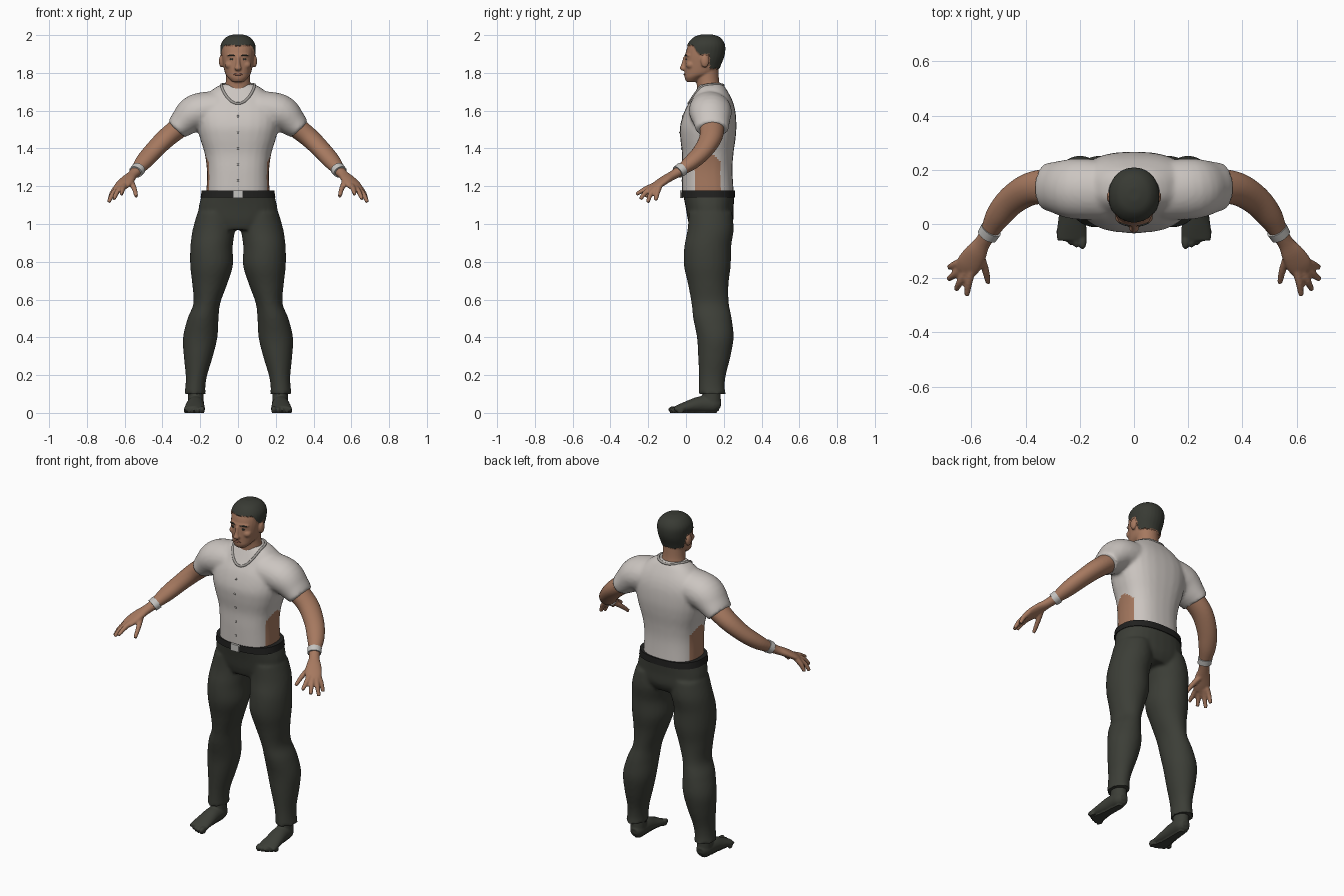
import bpy, bmesh, math
from mathutils import Vector
from mathutils.bvhtree import BVHTree

if "Cube" in bpy.data.objects:
    bpy.data.objects.remove(bpy.data.objects["Cube"], do_unlink=True)


def material(name, r, g, b):
    m = bpy.data.materials.new(name)
    m.use_nodes = True
    m.diffuse_color = (r, g, b, 1)
    bsdf = next(n for n in m.node_tree.nodes if n.type == 'BSDF_PRINCIPLED')
    bsdf.inputs["Base Color"].default_value = (r, g, b, 1)
    return m


SKIN = material("brown skin", .38, .19, .115)
SHIRT = material("off white cloth", .60, .56, .53)
CLOTH = material("charcoal cloth", .045, .048, .038)
HAIR = material("dark hair", .04, .043, .034)
BELT = material("black leather", .015, .015, .014)
METAL = material("pale metal", .55, .54, .52)
TRIM = material("grey trim", .36, .34, .32)
LIPS = material("dark lips", .25, .10, .065)
parts = []


def catmull(pts, steps):
    out, last = [], len(pts) - 1
    for i in range(last):
        p = [pts[min(max(i + k, 0), last)] for k in (-1, 0, 1, 2)]
        for s in range(steps):
            t = s / steps
            out.append([.5 * (2 * b + (c - a) * t + (2 * a - 5 * b + 4 * c - d) * t * t
                              + (3 * b - a - 3 * c + d) * t ** 3) for a, b, c, d in zip(*p)])
    return out + [list(pts[-1])]


def loft(name, stations, mat, side=1, flat=True, power=2, n=28, steps=5):
    """Closed skin over rings (x, y, z, half width, half depth)."""
    rows = catmull(stations, steps)
    bm = bmesh.new()
    rings = []
    for i, (x, y, z, a, b) in enumerate(rows):
        u, v = Vector((1, 0, 0)), Vector((0, 1, 0))
        if not flat:
            t = Vector(rows[min(i + 1, len(rows) - 1)][:3]) - Vector(rows[max(i - 1, 0)][:3])
            u = t.cross(Vector((0, 0, 1))).normalized()
            v = u.cross(t).normalized()
        ring = []
        for k in range(n):
            c, s = math.cos(math.tau * k / n), math.sin(math.tau * k / n)
            p = Vector((x, y, z)) + u * math.copysign(abs(c) ** (2 / power), c) * a \
                + v * math.copysign(abs(s) ** (2 / power), s) * b
            ring.append(bm.verts.new((p.x * side, p.y, p.z)))
        rings.append(ring)
    for r, q in zip(rings, rings[1:]):
        for k in range(n):
            bm.faces.new((r[k], r[(k + 1) % n], q[(k + 1) % n], q[k]))
    bm.faces.new(rings[0][::-1])
    bm.faces.new(rings[-1])
    bmesh.ops.recalc_face_normals(bm, faces=bm.faces)
    mesh = bpy.data.meshes.new(name)
    bm.to_mesh(mesh)
    bm.free()
    ob = bpy.data.objects.new(name, mesh)
    bpy.context.collection.objects.link(ob)
    mesh.materials.append(mat)
    parts.append(ob)
    return ob


def ball(name, loc, size, mat):
    bpy.ops.mesh.primitive_uv_sphere_add(segments=20, ring_count=12, radius=1, location=loc)
    ob = bpy.context.object
    ob.name, ob.scale = name, size
    ob.data.materials.append(mat)
    parts.append(ob)
    return ob


def fuse(name, obs, mats, voxel, rounds):
    """Join overlapping pieces into one continuous skin."""
    bpy.ops.object.select_all(action='DESELECT')
    for o in obs:
        o.select_set(True)
    bpy.context.view_layer.objects.active = obs[0]
    for o in obs[1:]:
        parts.remove(o)
    bpy.ops.object.join()
    ob = bpy.context.object
    ob.name = name
    m = ob.modifiers.new("skin", 'REMESH')
    m.mode, m.voxel_size = 'VOXEL', voxel
    s = ob.modifiers.new("soften", 'SMOOTH')
    s.factor, s.iterations = .5, rounds
    bpy.ops.object.modifier_apply(modifier="skin")
    bpy.ops.object.modifier_apply(modifier="soften")
    ob.data.materials.clear()
    for mat in mats:
        ob.data.materials.append(mat)
    return ob


def surface(ob):
    return BVHTree.FromPolygons([v.co.copy() for v in ob.data.vertices],
                                [tuple(p.vertices) for p in ob.data.polygons])


def front(tree, x, z):
    hit = tree.ray_cast(Vector((x, -1, z)), Vector((0, 1, 0)))[0]
    return hit if hit else Vector((x, 0, z))


# Shirt: torso and short sleeves, with open side panels showing skin
pieces = [loft("torso", [(0, .117, 1.15, .168, .137), (0, .112, 1.28, .165, .134),
                         (0, .115, 1.37, .176, .136), (0, .116, 1.45, .20, .146),
                         (0, .118, 1.52, .216, .149), (0, .127, 1.60, .22, .134),
                         (0, .135, 1.66, .19, .108), (0, .135, 1.715, .13, .078),
                         (0, .133, 1.74, .085, .062)], SHIRT, power=2.5)]
for s in (1, -1):
    pieces.append(loft("sleeve", [(.10, .125, 1.61, .11, .095), (.22, .13, 1.59, .112, .098),
                                  (.29, .136, 1.535, .095, .076),
                                  (.325, .138, 1.50, .087, .060)], SHIRT, s, False))
shirt = fuse("shirt", pieces, [SHIRT, SKIN], .010, 5)
for p in shirt.data.polygons:
    c = p.center
    if abs(p.normal.x) > .5 and abs(c.y - .115) < .068 and c.z < 1.375 - 10 * (c.y - .115) ** 2:
        p.material_index = 1

# Collar band resting on the shirt, and the button row
tree = surface(shirt)
curve = bpy.data.curves.new("collar", 'CURVE')
curve.dimensions, curve.bevel_depth, curve.bevel_resolution = '3D', .007, 2
line = curve.splines.new('POLY')
line.points.add(47)
line.use_cyclic_u = True
for k, pt in enumerate(line.points):
    t = math.tau * k / 48
    c = math.cos(t)
    p = Vector((.088 * math.sin(t), .105 - .095 * c, 1.735 - .095 * max(0, c) ** 1.5))
    pt.co = (*tree.find_nearest(p)[0], 1)
collar = bpy.data.objects.new("collar", curve)
bpy.context.collection.objects.link(collar)
curve.materials.append(TRIM)
for k in range(5):
    ball("button", front(tree, 0, 1.23 + .085 * k), (.006, .004, .006), TRIM)

# Trousers: hips and two legs
pieces = [loft("hips", [(0, .125, .97, .15, .10), (0, .13, 1.02, .205, .12),
                        (0, .125, 1.09, .208, .127), (0, .12, 1.165, .188, .138)],
               CLOTH, power=2.3)]
for s in (1, -1):
    pieces.append(loft("leg", [(.228, .14, .10, .058, .072), (.226, .137, .135, .053, .068),
                               (.22, .14, .20, .057, .071), (.21, .15, .30, .077, .086),
                               (.20, .155, .40, .091, .097), (.185, .14, .50, .082, .102),
                               (.165, .128, .58, .071, .099), (.15, .118, .68, .092, .107),
                               (.14, .113, .78, .113, .124), (.14, .115, .88, .112, .124),
                               (.128, .13, .97, .112, .122), (.115, .13, 1.06, .10, .115)],
                       CLOTH, s))
fuse("trousers", pieces, [CLOTH], .010, 4)

# Belt and buckle
loft("belt", [(0, .118, 1.14, .198, .142), (0, .118, 1.178, .192, .141)], BELT,
     power=2.4, n=48, steps=2)
bpy.ops.mesh.primitive_cube_add(size=1, location=(0, -.025, 1.158))
buckle = bpy.context.object
buckle.name, buckle.scale = "buckle", (.055, .016, .04)
buckle.data.materials.append(METAL)
parts.append(buckle)

for s, word in ((1, "left"), (-1, "right")):
    # Foot with ankle and toes
    pieces = [loft("foot", [(.222, .18, .035, .025, .028), (.222, .15, .042, .042, .042),
                            (.225, .08, .044, .046, .044), (.228, .02, .034, .051, .034),
                            (.23, -.04, .022, .056, .021), (.23, -.06, .018, .052, .016)],
                   CLOTH, s, False),
              loft("ankle", [(.222, .135, .03, .042, .05), (.224, .135, .15, .04, .048)], CLOTH, s)]
    for k in range(5):
        r = .018 - .0018 * k
        pieces.append(ball("toe", (s * (.19 + .022 * k), -.064 + .0022 * k * k, r),
                           (r * .85, r * 1.7, r), CLOTH))
    foot = fuse(word + "_foot", pieces, [CLOTH], .006, 2)
    for v in foot.data.vertices:
        if v.co.z < .006:
            v.co.z = 0

    # Bare arm, palm and fingers
    pieces = [loft("arm", [(.22, .135, 1.57, .062, .058), (.30, .138, 1.518, .066, .056),
                           (.38, .13, 1.455, .061, .052), (.45, .088, 1.385, .055, .046),
                           (.50, .03, 1.328, .048, .041), (.535, -.03, 1.284, .033, .029),
                           (.56, -.07, 1.258, .030, .024), (.585, -.11, 1.235, .042, .022),
                           (.61, -.15, 1.208, .047, .019), (.625, -.175, 1.19, .038, .014)],
                   SKIN, s, False)]
    fingers = [((.598, -.165, 1.205), (.61, -.215, 1.185), (.617, -.264, 1.157)),
               ((.618, -.165, 1.197), (.64, -.21, 1.17), (.657, -.242, 1.132)),
               ((.632, -.155, 1.195), (.662, -.186, 1.16), (.685, -.203, 1.115)),
               ((.638, -.14, 1.20), (.665, -.152, 1.165), (.682, -.16, 1.125)),
               ((.572, -.105, 1.235), (.55, -.165, 1.19), (.538, -.217, 1.145))]
    for path in fingers:
        pieces.append(loft("finger", [(*p, r, r) for p, r in zip(path, (.016, .014, .010))],
                           SKIN, s, False, n=12))
    fuse(word + "_arm", pieces, [SKIN], .006, 2)
    loft(word + "_wristband", [(.527, -.020, 1.292, .040, .036), (.542, -.044, 1.275, .038, .034)],
         METAL, s, False, steps=2)

# Head: skull, neck, nose, brow, chin and ears in one skin
pieces = [loft("skull", [(0, .03, 1.752, .030, .028), (0, .043, 1.775, .053, .05),
                         (0, .075, 1.80, .069, .083), (0, .088, 1.85, .080, .095),
                         (0, .099, 1.90, .087, .102), (0, .107, 1.95, .086, .094),
                         (0, .110, 1.985, .060, .066), (0, .11, 1.999, .022, .024)],
               SKIN, power=2.15),
          loft("neck", [(0, .13, 1.64, .10, .075), (0, .122, 1.71, .075, .064),
                        (0, .115, 1.76, .064, .06), (0, .112, 1.83, .062, .06)], SKIN),
          loft("nose", [(0, -.012, 1.812, .012, .010), (0, -.016, 1.823, .019, .017),
                        (0, -.012, 1.845, .012, .013), (0, -.004, 1.885, .010, .010)],
               SKIN, n=16),
          ball("brow", (0, .018, 1.893), (.062, .026, .012), SKIN),
          ball("chin", (0, .016, 1.772), (.030, .023, .018), SKIN)]
for s in (1, -1):
    pieces.append(ball("cheek", (s * .043, .025, 1.842), (.027, .025, .022), SKIN))
    pieces.append(ball("ear", (s * .088, .100, 1.862), (.013, .022, .034), SKIN))
head = fuse("head", pieces, [SKIN, HAIR], .005, 3)


def hairline(y):
    if y < .04:
        return 1.945
    if y < .125:
        return 1.945 - .045 * min(1, (y - .04) / .03)
    return 1.825


# Cropped hair stands slightly proud of the scalp
raised = set()
for p in head.data.polygons:
    if p.center.z > hairline(p.center.y):
        p.material_index = 1
        raised.update(p.vertices)
lift = {i: head.data.vertices[i].normal * .005 for i in raised}
for i, d in lift.items():
    head.data.vertices[i].co += d

# Eyes, eyebrows and mouth
tree = surface(head)
for s in (1, -1):
    ball("eye", front(tree, s * .033, 1.872), (.012, .004, .005), HAIR)
    brow = ball("eyebrow", front(tree, s * .036, 1.893), (.021, .004, .004), HAIR)
    brow.rotation_euler = (0, 0, s * .3)
ball("mouth", front(tree, 0, 1.792), (.024, .005, .006), LIPS)

# Smooth shading with crisp edges
bpy.ops.object.select_all(action='DESELECT')
for o in parts:
    o.select_set(True)
bpy.context.view_layer.objects.active = parts[0]
bpy.ops.object.shade_smooth_by_angle(angle=math.radians(45))
